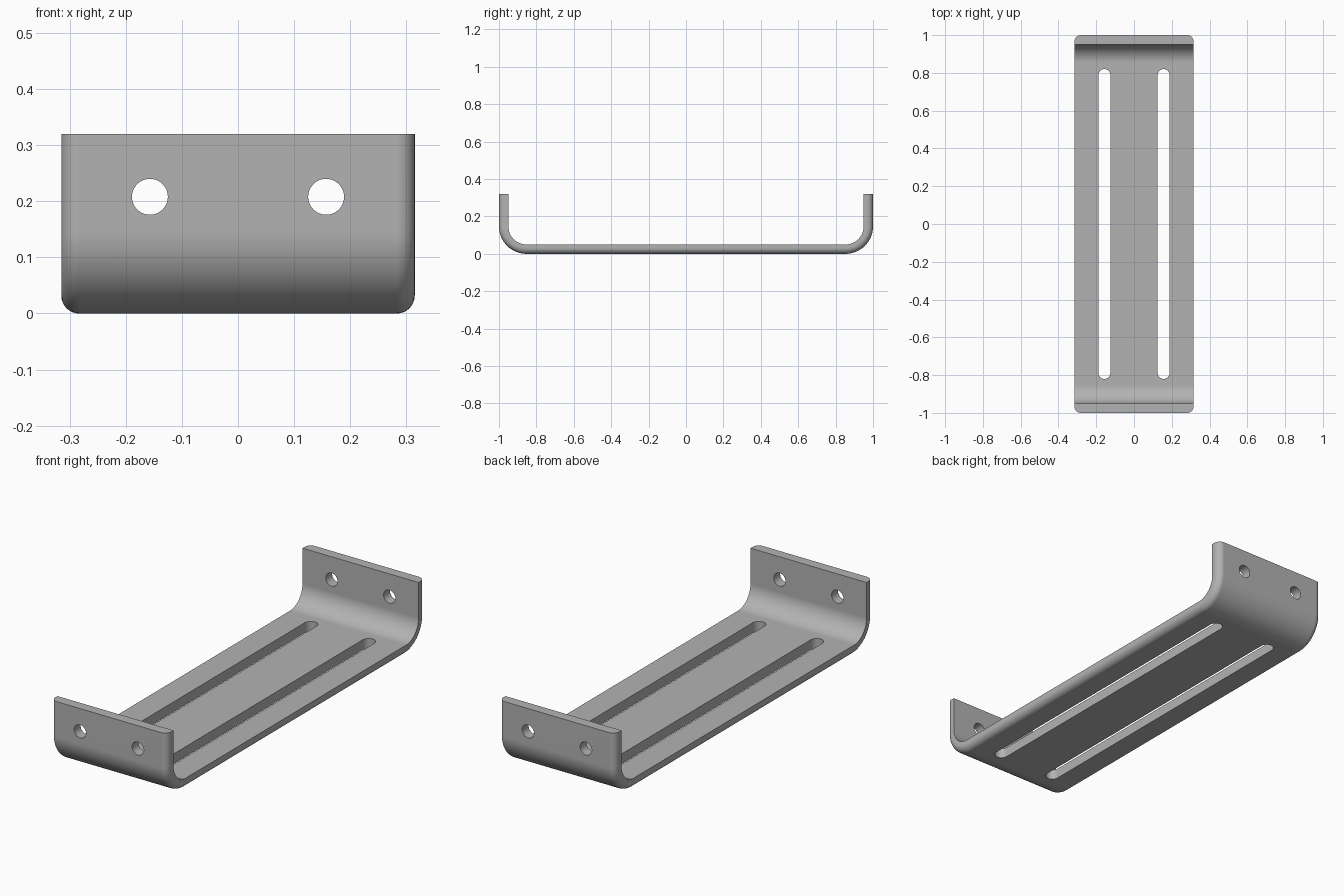
import bpy, bmesh
from math import sin, cos, pi, radians

cube = bpy.data.objects.get("Cube")
if cube:
    bpy.data.objects.remove(cube)

HALF_W, HALF_L, HEIGHT = 0.315, 1.0, 0.32
THICK, BEND, EDGE = 0.05, 0.147, 0.032
OFFSET = 0.157       # slots and holes either side of the middle
HOLE_R, HOLE_Z, SLOT_END = 0.032, 0.208, 0.82

steel = bpy.data.materials.new("grey_steel")
steel.use_nodes = True
color = (0.45, 0.45, 0.45, 1)
steel.diffuse_color = color
steel.node_tree.nodes["Principled BSDF"].inputs["Base Color"].default_value = color


def arc(cx, cy, r, start, end, n):
    return [(cx + r * cos(start + (end - start) * i / n),
             cy + r * sin(start + (end - start) * i / n)) for i in range(n + 1)]


def make_object(name, bm):
    bmesh.ops.recalc_face_normals(bm, faces=bm.faces)
    mesh = bpy.data.meshes.new(name)
    bm.to_mesh(mesh)
    bm.free()
    obj = bpy.data.objects.new(name, mesh)
    bpy.context.collection.objects.link(obj)
    mesh.materials.append(steel)
    return obj


# Strip section: (across, depth from outer skin), outer corners rounded
section = [(HALF_W, THICK), (-HALF_W, THICK)]
section += arc(-HALF_W + EDGE, EDGE, EDGE, pi, 1.5 * pi, 8)
section += arc(HALF_W - EDGE, EDGE, EDGE, 1.5 * pi, 2 * pi, 8)

# U-shaped path of the outer skin: (y, z, inward y, inward z)
path = [(-HALF_L, HEIGHT, 1, 0)]
for side, start, end in ((-1, pi, 1.5 * pi), (1, 1.5 * pi, 2 * pi)):
    cy = side * (HALF_L - BEND)
    for dy, dz in arc(0, 0, 1, start, end, 20):
        path.append((cy + BEND * dy, BEND + BEND * dz, -dy, -dz))
path.append((HALF_L, HEIGHT, -1, 0))

# Sweep the section along the path
bm = bmesh.new()
rings = [[bm.verts.new((x, y + d * ny, z + d * nz)) for x, d in section]
         for y, z, ny, nz in path]
count = len(section)
for a, b in zip(rings, rings[1:]):
    for i in range(count):
        j = (i + 1) % count
        bm.faces.new((a[i], a[j], b[j], b[i]))
bm.faces.new(rings[0])
bm.faces.new(rings[-1])
bracket = make_object("bracket", bm)


def prism(name, outline, place):
    """Extrude a closed outline between the two ends given by place(u, v, t)."""
    bm = bmesh.new()
    ends = [[bm.verts.new(place(u, v, t)) for u, v in outline] for t in (-1, 1)]
    n = len(outline)
    for end in ends:
        bm.faces.new(end)
    for i in range(n):
        j = (i + 1) % n
        bm.faces.new((ends[0][i], ends[0][j], ends[1][j], ends[1][i]))
    obj = make_object(name, bm)
    obj.hide_render = True
    return obj


# Cutters: long floor slots, and holes passing through both flanges
cutters = []
for side in (-1, 1):
    x = side * OFFSET
    run = SLOT_END - HOLE_R
    slot = arc(x, run, HOLE_R, 0, pi, 16) + arc(x, -run, HOLE_R, pi, 2 * pi, 16)
    cutters.append(prism("slot_cutter", slot, lambda u, v, t: (u, v, 0.1 * t)))
    hole = arc(x, HOLE_Z, HOLE_R, 0, 2 * pi, 40)[:-1]
    cutters.append(prism("hole_cutter", hole, lambda u, v, t: (u, 1.2 * t, v)))

bpy.ops.object.select_all(action='DESELECT')
bracket.select_set(True)
bpy.context.view_layer.objects.active = bracket
for cutter in cutters:
    mod = bracket.modifiers.new("cut", 'BOOLEAN')
    mod.operation = 'DIFFERENCE'
    mod.solver = 'EXACT'
    mod.object = cutter
    bpy.ops.object.modifier_apply(modifier=mod.name)
    bpy.data.objects.remove(cutter)

# Smooth bends, crisp edges, even shading on the flats
bpy.ops.object.shade_smooth_by_angle(angle=radians(30))
weighted = bracket.modifiers.new("even_normals", 'WEIGHTED_NORMAL')
weighted.keep_sharp = True
